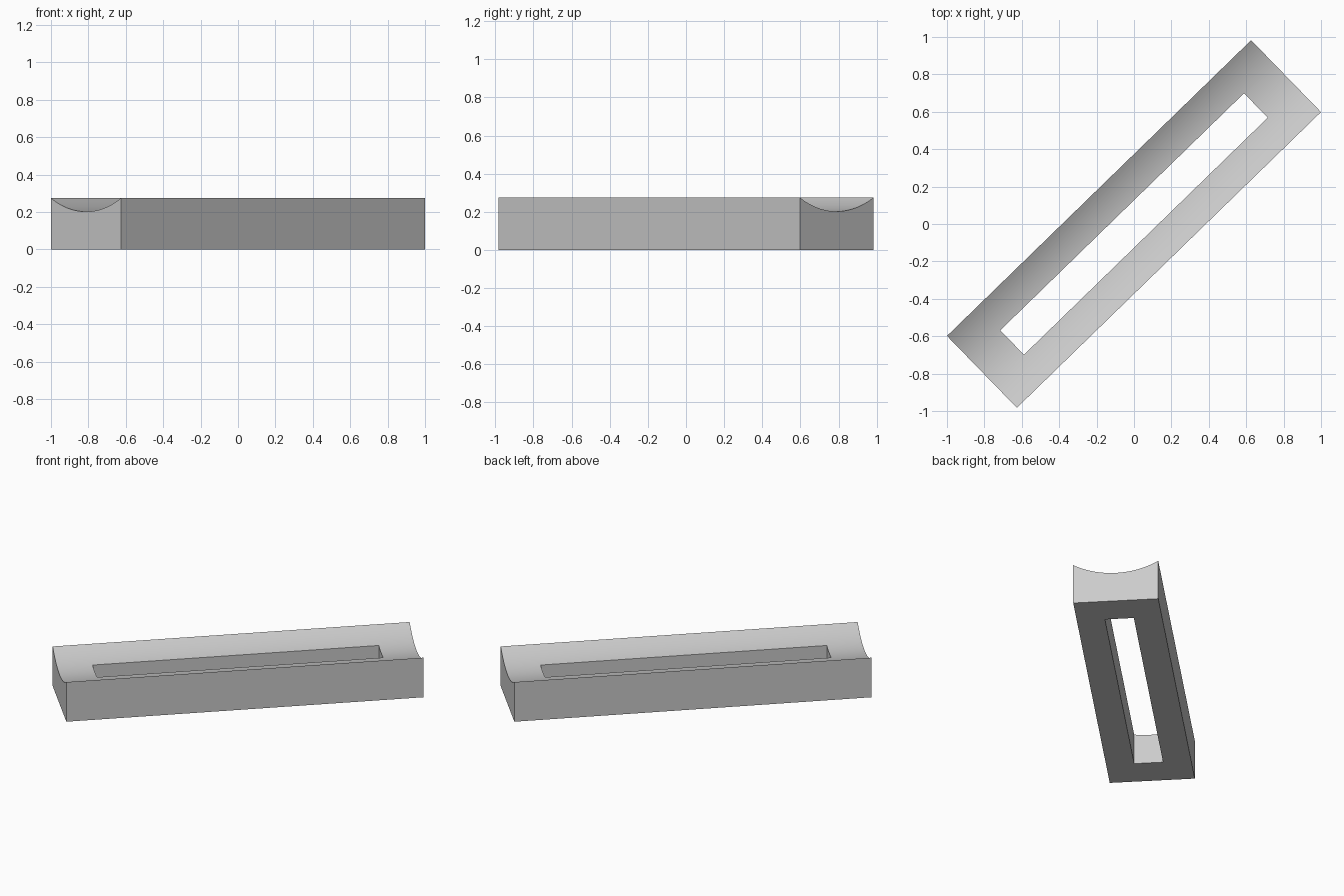
import bpy, bmesh, math

if "Cube" in bpy.data.objects:
    bpy.data.objects.remove(bpy.data.objects["Cube"])

LENGTH, WIDTH, HEIGHT = 2.268, 0.536, 0.274
SLOT_LENGTH, SLOT_WIDTH = 1.818, 0.182
RADIUS = WIDTH            # a 60 degree arc spans the full width
ANGLE = math.radians(44.2)
STEPS = 32

grey = bpy.data.materials.new("light grey")
grey.diffuse_color = (0.6, 0.6, 0.6, 1)
grey.use_nodes = True
grey.node_tree.nodes["Principled BSDF"].inputs["Base Color"].default_value = grey.diffuse_color


def extrude_profile(name, points, length):
    """Extrude a closed y-z profile along x, centred on the origin."""
    bm = bmesh.new()
    face = bm.faces.new([bm.verts.new((-length / 2, y, z)) for y, z in points])
    out = bmesh.ops.extrude_face_region(bm, geom=[face])["geom"]
    bmesh.ops.translate(bm, vec=(length, 0, 0),
                        verts=[v for v in out if isinstance(v, bmesh.types.BMVert)])
    bmesh.ops.recalc_face_normals(bm, faces=bm.faces)
    mesh = bpy.data.meshes.new(name)
    bm.to_mesh(mesh)
    bm.free()
    obj = bpy.data.objects.new(name, mesh)
    bpy.context.collection.objects.link(obj)
    obj.rotation_euler.z = ANGLE
    return obj


# Bar with a concave trough along its top
profile = [(-WIDTH / 2, 0), (WIDTH / 2, 0)]
centre_z = HEIGHT + RADIUS * math.cos(math.pi / 6)
for i in range(STEPS + 1):
    a = math.pi / 6 - math.pi / 3 * i / STEPS
    profile.append((RADIUS * math.sin(a), centre_z - RADIUS * math.cos(a)))
bar = extrude_profile("trough_bar", profile, LENGTH)
bar.data.materials.append(grey)

# Long rectangular slot cut right through the bar
s = SLOT_WIDTH / 2
cutter = extrude_profile("slot_cutter", [(-s, -0.2), (s, -0.2), (s, 0.6), (-s, 0.6)],
                         SLOT_LENGTH)
cutter.data.materials.append(grey)
cut = bar.modifiers.new("slot", "BOOLEAN")
cut.operation = "DIFFERENCE"
cut.solver = "EXACT"
cut.object = cutter

bpy.context.view_layer.objects.active = bar
bar.select_set(True)
bpy.ops.object.modifier_apply(modifier=cut.name)
bpy.data.objects.remove(cutter)

# Smooth trough, crisp outer edges
bpy.ops.object.shade_smooth_by_angle(angle=math.radians(30))
